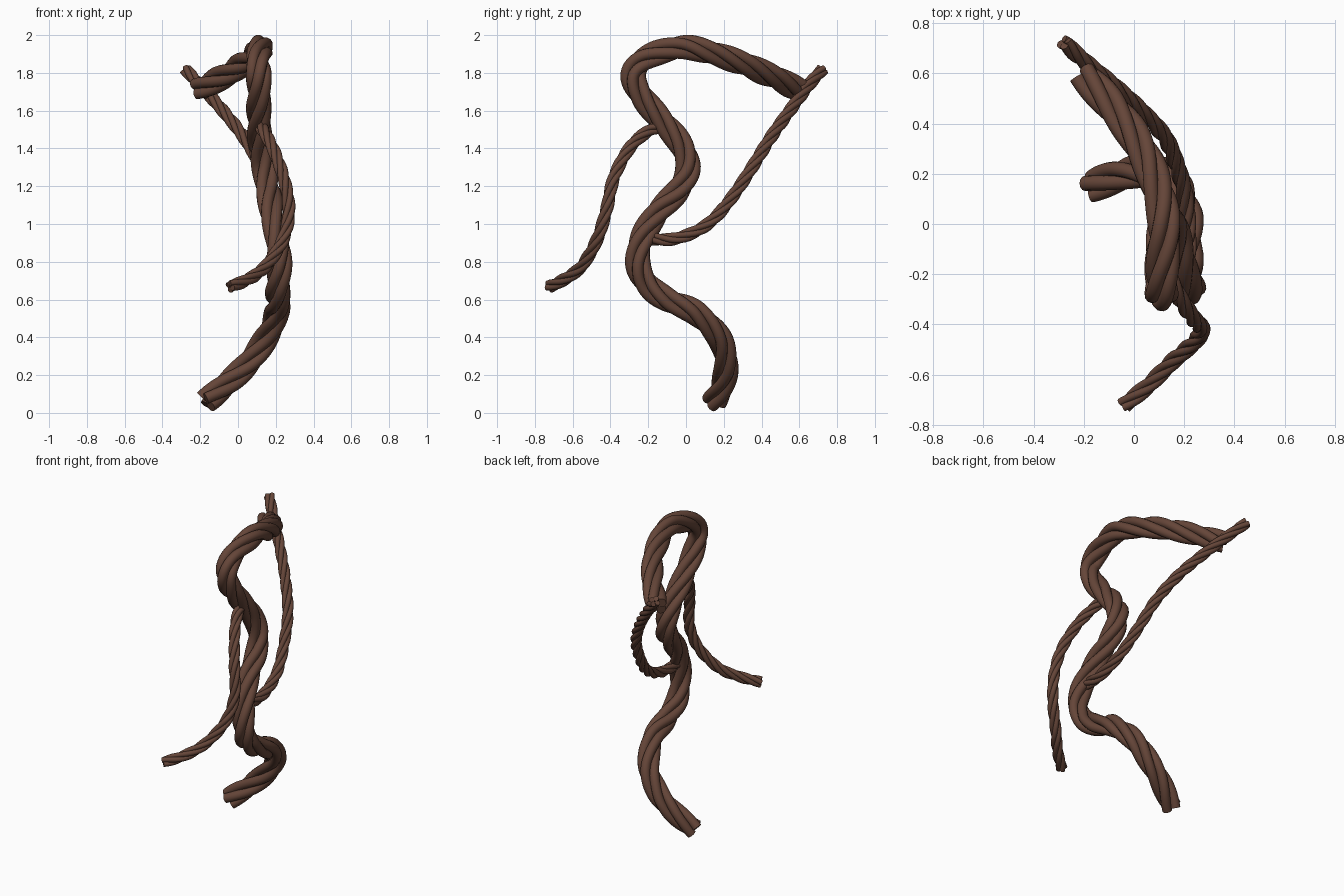
import bpy, math
from mathutils import Vector

if "Cube" in bpy.data.objects:
    bpy.data.objects.remove(bpy.data.objects["Cube"])

bark = bpy.data.materials.new("bark")
bark.diffuse_color = (0.13, 0.06, 0.04, 1)
bark.use_nodes = True
bark.node_tree.nodes["Principled BSDF"].inputs["Base Color"].default_value = bark.diffuse_color


def smooth_path(pts, step=0.015):
    """Catmull-Rom through the points, resampled evenly."""
    p = [Vector(q) for q in pts]
    p = [2 * p[0] - p[1]] + p + [2 * p[-1] - p[-2]]
    dense = []
    for a, b, c, d in zip(p, p[1:], p[2:], p[3:]):
        for i in range(40):
            t = i / 40
            dense.append(0.5 * (2 * b + (c - a) * t + (2 * a - 5 * b + 4 * c - d) * t * t
                                + (3 * b - a - 3 * c + d) * t ** 3))
    dense.append(p[-2])
    out, run = [dense[0]], 0
    for a, b in zip(dense, dense[1:]):
        run += (b - a).length
        if run >= step:
            out.append(b)
            run = 0
    return out


def twisted_vine(name, pts, strands, offset, radius, pitch, phase=0.0):
    """Bundle of round strands wound around a centre path."""
    path = smooth_path(pts)
    n = len(path)
    curve = bpy.data.curves.new(name, 'CURVE')
    curve.dimensions = '3D'
    curve.bevel_depth = radius
    curve.bevel_resolution = 4
    curve.use_fill_caps = True
    tracks = [[] for _ in range(strands)]
    normal, dist = Vector((1, 0, 0)), 0
    for i, c in enumerate(path):
        tan = (path[min(i + 1, n - 1)] - path[max(i - 1, 0)]).normalized()
        normal = (normal - tan * normal.dot(tan)).normalized()
        side = tan.cross(normal)
        if i:
            dist += (c - path[i - 1]).length
        for k, track in enumerate(tracks):
            a = phase + 2 * math.pi * (k / strands + dist / pitch)
            track.append(c + (normal * math.cos(a) + side * math.sin(a)) * offset)
    for track in tracks:
        s = curve.splines.new('POLY')
        s.points.add(n - 1)
        for q, v in zip(s.points, track):
            q.co = (*v, 1)
    ob = bpy.data.objects.new(name, curve)
    bpy.context.collection.objects.link(ob)
    bpy.ops.object.select_all(action='DESELECT')
    ob.select_set(True)
    bpy.context.view_layer.objects.active = ob
    bpy.ops.object.convert(target='MESH')
    bpy.ops.object.shade_smooth_by_angle(angle=math.radians(50))
    ob = bpy.context.object
    ob.data.materials.clear()
    ob.data.materials.append(bark)


# thick main vine, from the foot to the overhanging tip
twisted_vine("main_vine", [
    (-0.17, 0.15, 0.06), (-0.04, 0.20, 0.17), (0.06, 0.21, 0.27), (0.15, 0.175, 0.40),
    (0.205, 0.05, 0.53), (0.21, -0.10, 0.60), (0.21, -0.205, 0.68), (0.22, -0.255, 0.79),
    (0.21, -0.235, 0.92), (0.18, -0.15, 1.06), (0.16, -0.04, 1.18), (0.14, 0.01, 1.29),
    (0.12, -0.02, 1.41), (0.11, -0.12, 1.54), (0.11, -0.23, 1.67), (0.11, -0.28, 1.79),
    (0.11, -0.21, 1.88), (0.12, -0.03, 1.935), (0.10, 0.12, 1.91), (0.03, 0.30, 1.85),
    (-0.08, 0.46, 1.78), (-0.21, 0.60, 1.71)], 4, 0.038, 0.030, 0.8)

# thin vine drooping to the front
twisted_vine("front_tendril", [
    (0.12, -0.14, 1.515), (0.14, -0.21, 1.485), (0.185, -0.30, 1.40), (0.24, -0.38, 1.25),
    (0.27, -0.42, 1.08), (0.24, -0.47, 0.92), (0.15, -0.55, 0.78), (0.06, -0.64, 0.71),
    (-0.05, -0.73, 0.665)], 4, 0.019, 0.016, 0.42)

# thin vine rising to the back
twisted_vine("back_tendril", [
    (0.21, -0.19, 0.92), (0.215, -0.07, 0.92), (0.21, 0.05, 0.96), (0.195, 0.15, 1.03),
    (0.165, 0.25, 1.15), (0.12, 0.35, 1.30), (0.03, 0.45, 1.46), (-0.08, 0.55, 1.60),
    (-0.20, 0.65, 1.735), (-0.28, 0.725, 1.82)], 4, 0.019, 0.016, 0.42)
